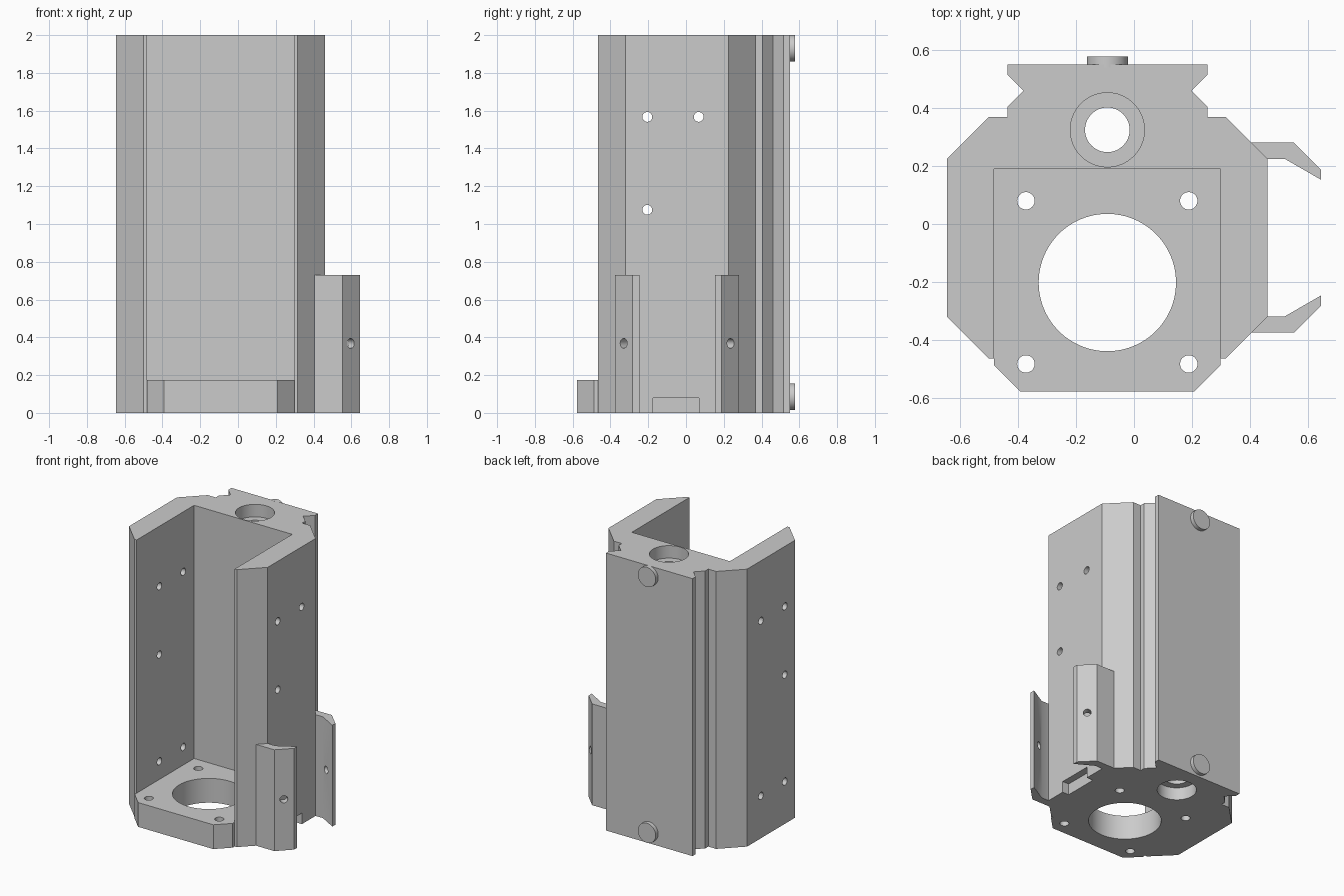
import bpy, bmesh, math
from mathutils import Vector

old = bpy.data.objects.get("Cube")
if old:
    bpy.data.objects.remove(old, do_unlink=True)

CX = -0.092       # symmetry plane of the housing
CLIP_Y = -0.047   # symmetry plane of the two clips

grey = bpy.data.materials.new("plain_grey")
grey.use_nodes = True
COLOUR = (0.6, 0.6, 0.6, 1)
grey.diffuse_color = COLOUR
grey.node_tree.nodes["Principled BSDF"].inputs["Base Color"].default_value = COLOUR


def finish(name, bm):
    bmesh.ops.recalc_face_normals(bm, faces=bm.faces)
    mesh = bpy.data.meshes.new(name)
    bm.to_mesh(mesh)
    bm.free()
    mesh.materials.append(grey)
    obj = bpy.data.objects.new(name, mesh)
    bpy.context.collection.objects.link(obj)
    return obj


def prism(name, outline, z0, z1):
    """Extrude an xy outline upward."""
    bm = bmesh.new()
    face = bm.faces.new([bm.verts.new((x, y, z0)) for x, y in outline])
    up = bmesh.ops.extrude_face_region(bm, geom=[face])["geom"]
    bmesh.ops.translate(bm, vec=(0, 0, z1 - z0),
                        verts=[v for v in up if isinstance(v, bmesh.types.BMVert)])
    return finish(name, bm)


def box(name, x0, x1, y0, y1, z0, z1):
    return prism(name, [(x0, y0), (x1, y0), (x1, y1), (x0, y1)], z0, z1)


def rod(name, centre, radius, length, axis=(0, 0, 1), sides=48):
    """Cylinder centred on a point, along any axis."""
    bm = bmesh.new()
    bmesh.ops.create_cone(bm, cap_ends=True, segments=sides,
                          radius1=radius, radius2=radius, depth=length)
    turn = Vector((0, 0, 1)).rotation_difference(Vector(axis)).to_matrix()
    bmesh.ops.rotate(bm, matrix=turn, verts=bm.verts)
    bmesh.ops.translate(bm, vec=centre, verts=bm.verts)
    return finish(name, bm)


def cut(target, cutter):
    """Subtract the cutter, bake the result and discard the cutter."""
    cutter.hide_render = True
    mod = target.modifiers.new("cut", 'BOOLEAN')
    mod.operation = 'DIFFERENCE'
    mod.solver = 'EXACT'
    mod.object = cutter
    graph = bpy.context.evaluated_depsgraph_get()
    mesh = bpy.data.meshes.new_from_object(target.evaluated_get(graph))
    target.modifiers.clear()
    target.data = mesh
    bpy.data.objects.remove(cutter, do_unlink=True)


# Housing: half outline from front flange to dovetail rail, mirrored
half = [(0.30, -0.578), (0.391, -0.487), (0.391, -0.465), (0.408, -0.465),
        (0.553, -0.32), (0.553, 0.225), (0.408, 0.37), (0.345, 0.37),
        (0.345, 0.405), (0.29, 0.46), (0.345, 0.515), (0.345, 0.55)]
outline = [(CX + x, y) for x, y in half] + [(CX - x, y) for x, y in reversed(half)]
housing = prism("housing", outline, 0, 2)

# Open-fronted pocket above the base plate
cut(housing, box("pocket", CX - 0.391, CX + 0.391, -0.8, 0.19, 0.175, 2.2))

# Base plate: large opening and four screw holes
cut(housing, rod("opening", (CX, -0.202, 0.05), 0.237, 0.5, sides=96))
for side in (-1, 1):
    for y in (0.08, -0.483):
        cut(housing, rod("screw_hole", (CX + side * 0.281, y, 0.05), 0.03, 0.5))

# Rear bore through the full height, counterbored at both ends
cut(housing, rod("bore", (CX, 0.325, 1), 0.077, 2.4))
for z in (0, 2):
    cut(housing, rod("counterbore", (CX, 0.325, z), 0.128, 0.18, sides=64))

# Side wall holes: upper three on both walls, lower pair on one wall only
upper = [(-0.205, 1.567), (0.067, 1.567), (-0.205, 1.075)]
lower = [(-0.205, 0.305), (0.067, 0.305)]
for x, spots in ((0.38, upper), (-0.565, upper + lower)):
    for y, z in spots:
        cut(housing, rod("wall_hole", (x, y, z), 0.026, 0.4, (1, 0, 0), 32))

# Small notch at the foot of the left wall
cut(housing, box("notch", 0.41, 0.6, -0.175, 0.07, -0.1, 0.08))
parts = [housing]

# Pair of bent clips on the left wall, each with a hole through its lip
clip = [(0.40, 0.225), (0.52, 0.225), (0.645, 0.153), (0.645, 0.188),
        (0.552, 0.281), (0.405, 0.281)]
for name, side in (("rear_clip", 1), ("front_clip", -1)):
    pts = [(x, CLIP_Y + side * (y - CLIP_Y)) for x, y in clip]
    obj = prism(name, pts, 0, 0.73)
    centre = (0.597, CLIP_Y + side * 0.283, 0.368)
    cut(obj, rod("clip_hole", centre, 0.026, 0.3, (1, side, 0), 32))
    parts.append(obj)

# Round buttons on the back of the rail
for name, z in (("upper_button", 1.93), ("lower_button", 0.085)):
    parts.append(rod(name, (CX, 0.559, z), 0.071, 0.038, (0, 1, 0)))

# Smooth round walls, sharp edges kept
bpy.ops.object.select_all(action='DESELECT')
for obj in parts:
    obj.select_set(True)
bpy.context.view_layer.objects.active = housing
bpy.ops.object.shade_smooth_by_angle(angle=math.radians(30))
